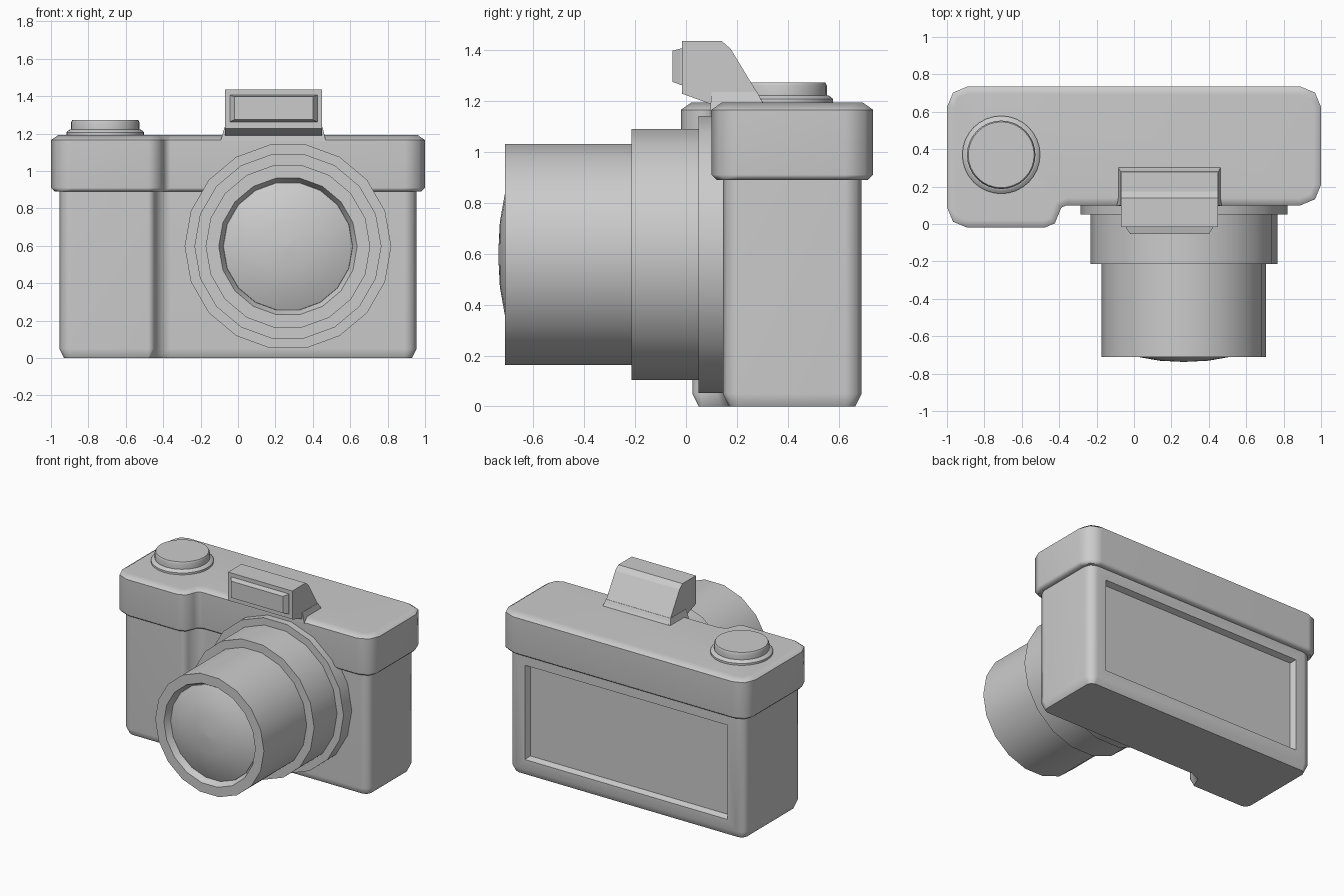
import bpy, bmesh
from math import cos, sin, tau, radians
from mathutils import Vector

if "Cube" in bpy.data.objects:
    bpy.data.objects.remove(bpy.data.objects["Cube"])


def loft(name, rings, smooth=30, edit=None):
    """Skin a list of equal-length closed rings and cap both ends."""
    bm = bmesh.new()
    vr = [[bm.verts.new(p) for p in ring] for ring in rings]
    n = len(vr[0])
    for a, b in zip(vr, vr[1:]):
        for i in range(n):
            j = (i + 1) % n
            bm.faces.new((a[i], a[j], b[j], b[i]))
    bm.faces.new(vr[0])
    bm.faces.new(vr[-1])
    bmesh.ops.recalc_face_normals(bm, faces=bm.faces)
    if edit:
        edit(bm)
    me = bpy.data.meshes.new(name)
    bm.to_mesh(me)
    bm.free()
    ob = bpy.data.objects.new(name, me)
    bpy.context.collection.objects.link(ob)
    bpy.ops.object.select_all(action='DESELECT')
    ob.select_set(True)
    bpy.context.view_layer.objects.active = ob
    if smooth:
        bpy.ops.object.shade_smooth_by_angle(angle=radians(smooth))
        mod = ob.modifiers.new("weighted_normals", 'WEIGHTED_NORMAL')
        mod.keep_sharp = True
    return ob


def outline(d, z):
    """Camera plan shape with a grip step, inset by d, at height z."""
    l, r, back, grip, front, s = -1 + d, 1 - d, .735 - d, -.02 + d, .10 + d, -.40 - d
    big, small, cove = .11 - d, .08 - d, .04 + d
    corners = [(l, grip, big), (s, grip, small), (s, front, cove),
               (r, front, big), (r, back, big), (l, back, big)]
    pts = []
    for i, (x, y, rad) in enumerate(corners):
        p = Vector((x, y, z))
        a = (Vector((*corners[i - 1][:2], z)) - p).normalized()
        b = (Vector((*corners[(i + 1) % 6][:2], z)) - p).normalized()
        pts += [p + a * rad, p + (a + b) * rad * (1 - .7071), p + b * rad]
    return pts


def rect(x0, x1, a0, a1, fixed, axis):
    pts = [(x0, a0), (x1, a0), (x1, a1), (x0, a1)]
    return [(x, a, fixed) if axis == 'z' else (x, fixed, a) for x, a in pts]


def turned(name, profile, n, centre, axis):
    """Round part from (radius, position) pairs along y or z."""
    cx, c2 = centre
    rings = []
    for r, h in profile:
        circle = [(cx + r * cos(tau * i / n), c2 + r * sin(tau * i / n)) for i in range(n)]
        rings.append([(u, h, v) if axis == 'y' else (u, v, h) for u, v in circle])
    return loft(name, rings)


def back_panel(bm):
    """Sunken screen panel in the rear wall."""
    rear = [f for f in bm.faces if f.normal.y > .99]
    face = max(rear, key=lambda f: f.calc_area())
    bmesh.ops.inset_individual(bm, faces=[face], thickness=.04)
    for v in face.verts:
        v.co.x = .82 if v.co.x > 0 else -.82
        v.co.z = .81 if v.co.z > .45 else .12
    bmesh.ops.inset_individual(bm, faces=[face], thickness=.022, depth=-.04)


# Body and wider top cover
loft("body", [outline(.07, 0), outline(.045, .05), outline(.045, .90)], 46, back_panel)
loft("top_cover", [outline(.045, .89), outline(.02, .89), outline(0, .91),
                   outline(0, 1.165), outline(.04, 1.193)], 46)

# Lens barrel with stepped rings and a hollow front rim
lens = (.267, .597)
turned("lens_barrel", [(.5525, .17), (.5525, .05), (.50, .05), (.50, -.215), (.44, -.215),
                       (.44, -.71), (.37, -.71), (.345, -.66)], 18, lens, 'y')
turned("lens_glass", [(.35, -.65), (.345, -.668), (.25, -.71), (.13, -.731), (.01, -.737)],
       18, lens, 'y')

# Shutter dial
turned("dial", [(.208, 1.18), (.208, 1.207), (.192, 1.22), (.183, 1.222),
                (.183, 1.26), (.176, 1.273)], 32, (-.71, .37), 'z')

# Viewfinder hood, flared foot and window
side = [(-.015, 1.228), (-.015, 1.435), (.14, 1.435), (.175, 1.405), (.305, 1.19), (.09, 1.19)]
loft("viewfinder_hood", [[(x, y, z) for y, z in side] for x in (-.07, .45)], 0)
loft("viewfinder_foot", [rect(-.093, .47, .095, .318, 1.16, 'z'),
                         rect(-.072, .452, .10, .28, 1.235, 'z')], 0)
loft("viewfinder_window", [rect(-.045, .425, 1.26, 1.408, -.01, 'y'),
                           rect(-.042, .422, 1.263, 1.405, -.022, 'y'),
                           rect(-.02, .40, 1.275, 1.397, -.053, 'y')], 0)
